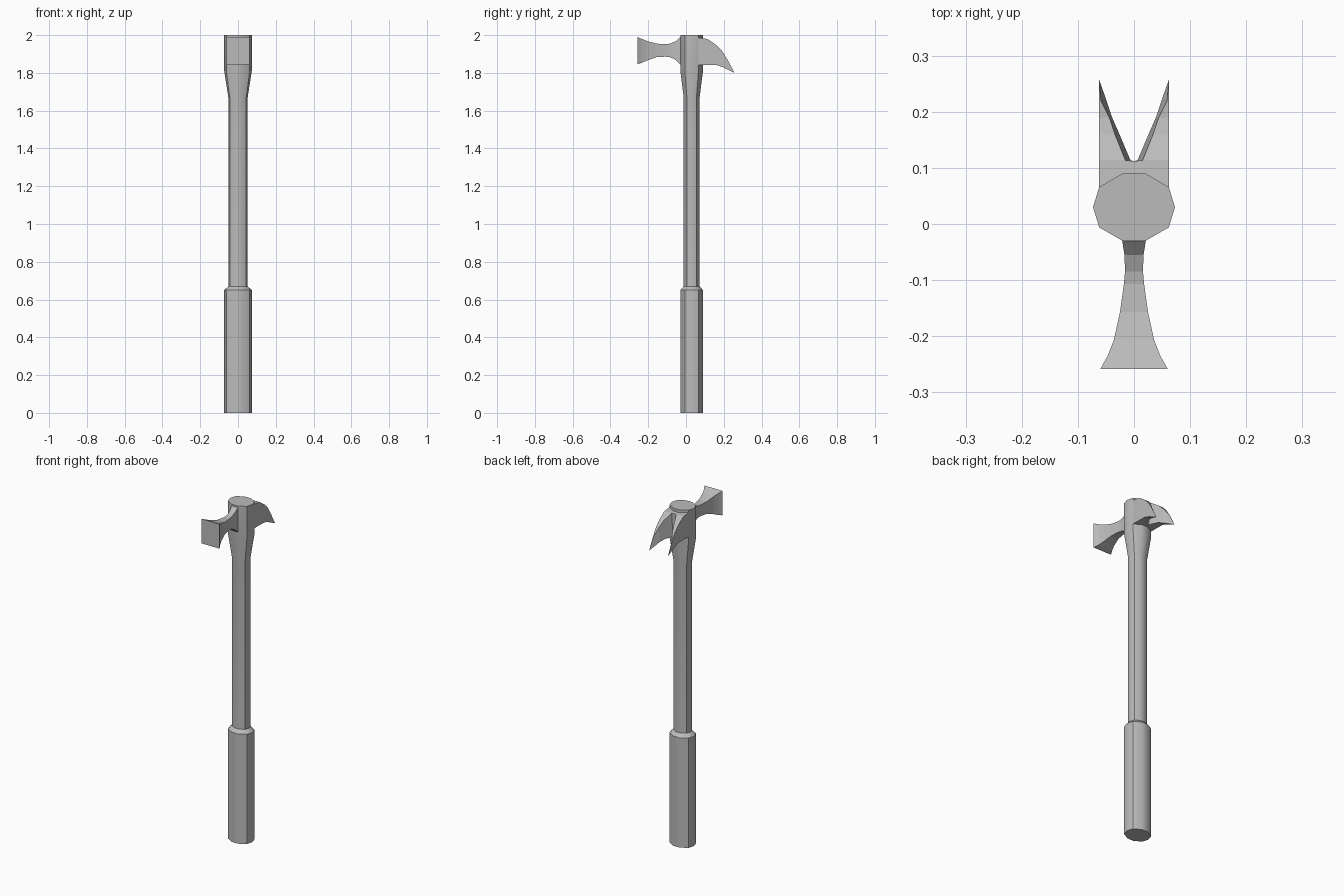
import bpy
import math

default_cube = bpy.data.objects.get("Cube")
if default_cube:
    bpy.data.objects.remove(default_cube, do_unlink=True)

grey = bpy.data.materials.new("plain_grey")
grey.use_nodes = True
grey.diffuse_color = (0.5, 0.5, 0.5, 1)
grey.node_tree.nodes["Principled BSDF"].inputs["Base Color"].default_value = (0.5, 0.5, 0.5, 1)


def loft(name, rings):
    """Skin a run of equal closed rings and cap both ends."""
    n = len(rings[0])
    verts = [p for ring in rings for p in ring]
    faces = [(r * n + i, r * n + (i + 1) % n, (r + 1) * n + (i + 1) % n, (r + 1) * n + i)
             for r in range(len(rings) - 1) for i in range(n)]
    last = (len(rings) - 1) * n
    faces += [tuple(reversed(range(n))), tuple(range(last, last + n))]
    mesh = bpy.data.meshes.new(name)
    mesh.from_pydata(verts, [], faces)
    mesh.validate()
    mesh.materials.append(grey)
    obj = bpy.data.objects.new(name, mesh)
    bpy.context.collection.objects.link(obj)
    bpy.ops.object.select_all(action='DESELECT')
    obj.select_set(True)
    bpy.context.view_layer.objects.active = obj
    bpy.ops.object.mode_set(mode='EDIT')
    bpy.ops.mesh.select_all(action='SELECT')
    bpy.ops.mesh.remove_doubles(threshold=0.0005)
    bpy.ops.mesh.normals_make_consistent(inside=False)
    bpy.ops.object.mode_set(mode='OBJECT')
    return obj


# Handle: flattened ten-sided section with a wide grip and a flared top
quarter = [(0.073, 0), (0.062, 0.036), (0.0205, 0.06)]
half = quarter + [(-x, y) for x, y in reversed(quarter)]
section = half + [(x, -y) for x, y in reversed(half[1:-1])]
levels = [(0, 1), (0.65, 1), (0.67, 0.7), (1.67, 0.7), (1.81, 1), (2, 1)]
loft("handle", [[(x * s, 0.03 + y * s, z) for x, y in section] for z, s in levels])
bpy.ops.object.shade_smooth_by_angle(angle=math.radians(40))

# Striking neck: (y, half width, low z, high z), pinched in the middle
neck = [(-0.258, 0.06, 1.845, 1.99), (-0.235, 0.047, 1.853, 1.98),
        (-0.207, 0.036, 1.865, 1.969), (-0.157, 0.025, 1.883, 1.955),
        (-0.107, 0.018, 1.886, 1.952), (-0.085, 0.016, 1.883, 1.955),
        (-0.055, 0.017, 1.87, 1.967), (-0.03, 0.021, 1.845, 1.99),
        (0, 0.021, 1.845, 1.99)]
loft("striking_neck", [[(-w, y, lo), (w, y, lo), (w, y, hi), (-w, y, hi)]
                       for y, w, lo, hi in neck])

# Claw: (y, inner x at top, inner x at bottom, low z, high z)
claw = [(0.04, 0, 0, 1.843, 1.989), (0.1125, 0, 0, 1.843, 1.98),
        (0.113, 0.015, 0.006, 1.843, 1.98), (0.16, 0.034, 0.026, 1.842, 1.948),
        (0.19, 0.044, 0.039, 1.832, 1.917), (0.22, 0.059, 0.049, 1.818, 1.87),
        (0.257, 0.062, 0.062, 1.8, 1.8)]
for side, name in ((1, "left_claw"), (-1, "right_claw")):
    loft(name, [[(side * a, y, hi), (side * 0.062, y, hi), (side * 0.062, y, lo), (side * b, y, lo)]
                for y, a, b, lo, hi in claw])
